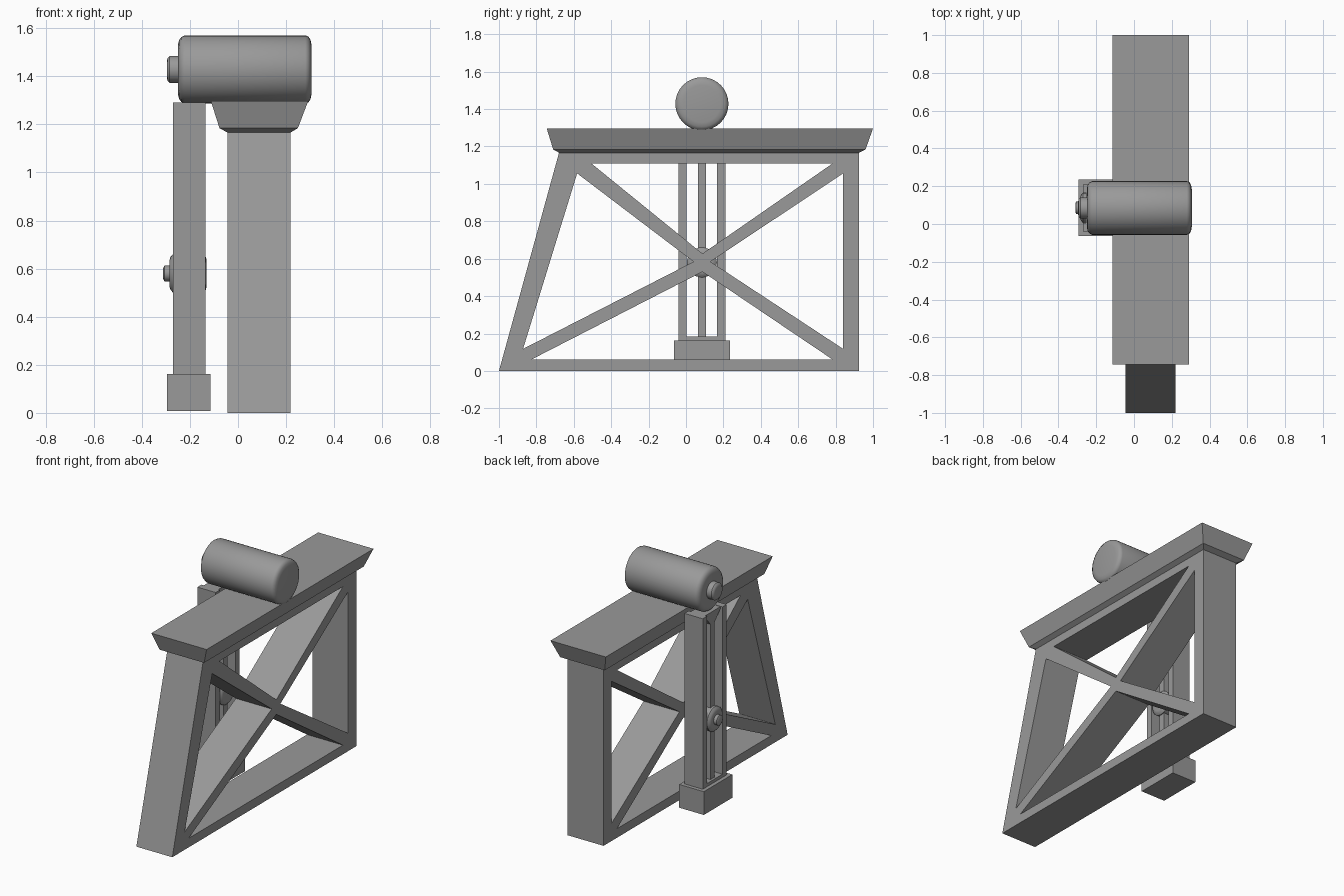
import bpy, bmesh, math
from mathutils import Matrix

if "Cube" in bpy.data.objects:
    bpy.data.objects.remove(bpy.data.objects["Cube"])

# maps local (x, y, z) to world (y, z, x) so side profiles are drawn as (y, z)
SIDE = Matrix(((0, 0, 1, 0), (1, 0, 0, 0), (0, 1, 0, 0), (0, 0, 0, 1)))

# dark grey finish shared by every part
GREY = bpy.data.materials.new("dark_grey")
GREY.diffuse_color = (0.32, 0.32, 0.32, 1)
GREY.use_nodes = True
GREY.node_tree.nodes["Principled BSDF"].inputs["Base Color"].default_value = GREY.diffuse_color


def add_mesh(name, bm):
    bmesh.ops.recalc_face_normals(bm, faces=bm.faces)
    me = bpy.data.meshes.new(name)
    bm.to_mesh(me)
    bm.free()
    me.materials.clear()
    me.materials.append(GREY)
    ob = bpy.data.objects.new(name, me)
    bpy.context.collection.objects.link(ob)
    return ob


def side_plate(name, loops, x0, x1):
    """Extrude (y, z) outlines along x; the inner loops become holes."""
    cu = bpy.data.curves.new(name, 'CURVE')
    cu.dimensions = '2D'
    cu.fill_mode = 'BOTH'
    cu.extrude = (x1 - x0) / 2
    for loop in loops:
        sp = cu.splines.new('POLY')
        sp.points.add(len(loop) - 1)
        for p, (y, z) in zip(sp.points, loop):
            p.co = (y, z, 0, 1)
        sp.use_cyclic_u = True
    tmp = bpy.data.objects.new(name + "_outline", cu)
    bpy.context.collection.objects.link(tmp)
    dg = bpy.context.evaluated_depsgraph_get()
    me = bpy.data.meshes.new_from_object(tmp.evaluated_get(dg))
    bpy.data.objects.remove(tmp)
    bm = bmesh.new()
    bm.from_mesh(me)
    bmesh.ops.remove_doubles(bm, verts=bm.verts, dist=1e-5)
    bm.transform(Matrix.Translation(((x0 + x1) / 2, 0, 0)) @ SIDE)
    for f in bm.faces:
        f.smooth = False
        f.material_index = 0
    return add_mesh(name, bm)


def stacked_rects(name, rects):
    """Loft rectangles given as (x0, x1, y0, y1, z)."""
    bm = bmesh.new()
    rings = [[bm.verts.new((x, y, z)) for x, y in
              ((x0, y0), (x1, y0), (x1, y1), (x0, y1))]
             for x0, x1, y0, y1, z in rects]
    for a, b in zip(rings, rings[1:]):
        for i in range(4):
            j = (i + 1) % 4
            bm.faces.new((a[i], a[j], b[j], b[i]))
    bm.faces.new(rings[0])
    bm.faces.new(rings[-1])
    return add_mesh(name, bm)


def turned(name, profile, y, z, n=32):
    """Revolve (x, radius) points around a line parallel to x."""
    bm = bmesh.new()
    rings = [[bm.verts.new((x, y + r * math.cos(t * math.tau / n),
                            z + r * math.sin(t * math.tau / n)))
              for t in range(n)] for x, r in profile]
    for a, b in zip(rings, rings[1:]):
        for i in range(n):
            j = (i + 1) % n
            bm.faces.new((a[i], a[j], b[j], b[i]))
    bm.faces.new(rings[0])
    bm.faces.new(rings[-1])
    ob = add_mesh(name, bm)
    bpy.ops.object.select_all(action='DESELECT')
    ob.select_set(True)
    bpy.context.view_layer.objects.active = ob
    bpy.ops.object.shade_smooth_by_angle(angle=math.radians(40))
    return ob


# cross-braced frame
side_plate("braced_frame", [
    [(-1, 0), (0.925, 0), (0.925, 1.17), (-0.678, 1.17)],
    [(-0.507, 1.11), (0.785, 1.11), (0.088, 0.627)],
    [(0.84, 1.056), (0.84, 0.118), (0.131, 0.584)],
    [(-0.828, 0.06), (0.785, 0.06), (0.088, 0.53)],
    [(-0.582, 1.056), (-0.871, 0.118), (0.04, 0.584)],
], -0.044, 0.219)

# flared top beam
stacked_rects("top_beam", [
    (-0.044, 0.219, -0.678, 0.925, 1.166),
    (-0.077, 0.249, -0.71, 0.96, 1.184),
    (-0.113, 0.292, -0.745, 1.0, 1.297),
])

# roller lying across the beam, with its axle cap
CY = 0.085
turned("roller", [(-0.249, 0.105), (-0.245, 0.122), (-0.236, 0.135), (-0.222, 0.142),
                  (0.28, 0.142), (0.293, 0.137), (0.302, 0.122), (0.306, 0.1)], CY, 1.428)
turned("roller_cap", [(-0.296, 0.034), (-0.293, 0.048), (-0.284, 0.056),
                      (-0.24, 0.056)], CY, 1.428)

# slotted column and its foot
side_plate("column", [[(-0.039, 0.15), (0.21, 0.15), (0.21, 1.29), (0.166, 1.29),
                       (0.166, 0.183), (0.004, 0.183), (0.004, 1.29), (-0.039, 1.29)]],
           -0.27, -0.136)
side_plate("column_centre_bar", [[(0.064, 0.18), (0.107, 0.18), (0.107, 1.21),
                                  (0.166, 1.275), (0.166, 1.288), (0.004, 1.288),
                                  (0.004, 1.275), (0.064, 1.21)]], -0.255, -0.15)
stacked_rects("column_foot", [(-0.295, -0.115, -0.063, 0.235, z) for z in (0.008, 0.162)])

# pulley wheel in the column
turned("wheel", [(-0.285, 0.055), (-0.281, 0.068), (-0.27, 0.08), (-0.145, 0.08),
                 (-0.134, 0.068), (-0.13, 0.055)], CY, 0.58)
turned("wheel_cap", [(-0.311, 0.022), (-0.306, 0.033), (-0.28, 0.033)], CY, 0.58)
